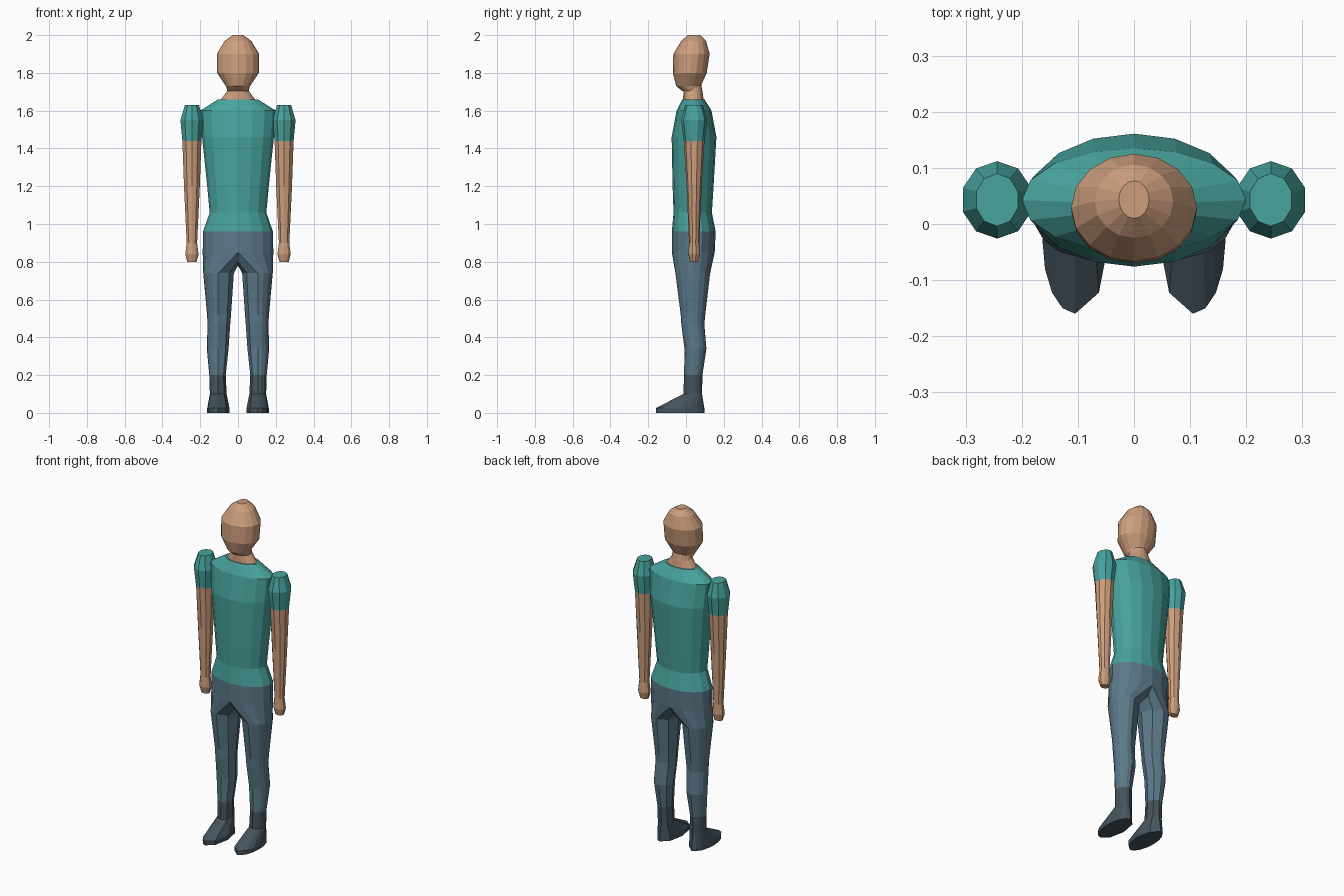
import bpy, bmesh, math

cube = bpy.data.objects.get("Cube")
if cube:
    bpy.data.objects.remove(cube)


def material(name, rgb):
    lin = [((c / 255 + 0.055) / 1.055) ** 2.4 for c in rgb] + [1]
    m = bpy.data.materials.new(name)
    m.use_nodes = True
    m.diffuse_color = lin
    m.node_tree.nodes["Principled BSDF"].inputs["Base Color"].default_value = lin
    return m


skin = material("skin", (205, 158, 125))
teal = material("teal_shirt", (72, 163, 157))
denim = material("blue_grey_trousers", (92, 121, 137))
leather = material("dark_shoes", (69, 84, 94))

ROUND = [i * 22.5 for i in range(16)]
ARM = [90 + i * 36 for i in range(10)]
# Fine facets outside the leg, coarse facets inside
LEG = [-90 + i * 22.5 for i in range(9)] + [135, 180, 225]


def ring(angles, z, inner, outer, front, back, cx):
    """Oval section with separate inner and outer radii about cx."""
    pts = []
    for a in angles:
        c, s = math.cos(math.radians(a)), math.sin(math.radians(a))
        x = cx + c * (outer - cx if c > 0 else cx - inner)
        pts.append((x, (front + back) / 2 + s * (back - front) / 2, z))
    return pts


def loft(name, rings, mat, side=1, bottom=False, top=False):
    """Skin sections listed from bottom to top; side -1 mirrors in x."""
    bm = bmesh.new()
    rows = [[bm.verts.new((side * x, y, z)) for x, y, z in r] for r in rings]

    def face(vs):
        bm.faces.new(vs if side > 0 else vs[::-1])

    for a, b in zip(rows, rows[1:]):
        for i in range(len(a)):
            j = (i + 1) % len(a)
            face([a[i], a[j], b[j], b[i]])
    if bottom:
        face(rows[0][::-1])
    if top:
        face(rows[-1])
    me = bpy.data.meshes.new(name)
    bm.to_mesh(me)
    bm.free()
    me.materials.append(mat)
    ob = bpy.data.objects.new(name, me)
    bpy.context.collection.objects.link(ob)


def body(z, r, front, back):
    return ring(ROUND, z, -r, r, front, back, 0)


waist = body(0.96, 0.185, -0.075, 0.157)
hip = body(0.85, 0.187, -0.075, 0.152)
collar = body(1.66, 0.105, -0.02, 0.098)

# Torso, hips, neck and head
loft("shirt", [
    waist,
    body(1.06, 0.15, -0.066, 0.137),
    body(1.2, 0.163, -0.071, 0.146),
    body(1.46, 0.19, -0.076, 0.161),
    body(1.6, 0.2, -0.05, 0.135),
    collar], teal, top=True)
loft("hips", [hip, waist], denim)
loft("neck", [
    body(1.66, 0.09, -0.015, 0.093),
    body(1.7, 0.06, -0.014, 0.088),
    body(1.74, 0.05, -0.01, 0.08)], skin)
loft("head", [
    body(1.705, 0.055, -0.02, 0.075),
    body(1.73, 0.064, -0.052, 0.078),
    body(1.8, 0.111, -0.07, 0.11),
    body(1.9, 0.112, -0.067, 0.125),
    body(1.97, 0.07, -0.025, 0.106),
    body(2.0, 0.027, 0.01, 0.077)], skin, bottom=True, top=True)


def arm(z, rx, ry):
    return ring(ARM, z, 0.244 - rx, 0.244 + rx, 0.043 - ry, 0.043 + ry, 0.244)


def leg(z, inner, outer, front, back):
    return ring(LEG, z, inner, outer, front, back, 0.105)


# Crotch line joins each leg to its half of the hips
half_hip = hip[12:] + hip[:5]
crotch = [(0, 0.12, 0.8), (0, 0.04, 0.78), (0, -0.04, 0.8)]
ankle = leg(0.2, 0.065, 0.152, -0.01, 0.087)
cuff = arm(1.44, 0.053, 0.055)

for label, side in (("left", 1), ("right", -1)):
    loft(label + "_sleeve", [cuff, arm(1.55, 0.064, 0.069), arm(1.63, 0.039, 0.047)],
         teal, side, top=True)
    loft(label + "_arm", [
        arm(0.8, 0.026, 0.02),
        arm(0.84, 0.037, 0.031),
        arm(0.9, 0.029, 0.027),
        arm(1.2, 0.044, 0.04),
        cuff], skin, side, bottom=True)
    loft(label + "_trouser_leg", [
        ankle,
        leg(0.34, 0.05, 0.165, -0.008, 0.108),
        leg(0.47, 0.041, 0.161, -0.025, 0.097),
        leg(0.52, 0.037, 0.164, -0.028, 0.102),
        leg(0.74, 0.022, 0.184, -0.056, 0.128),
        half_hip + crotch], denim, side)
    loft(label + "_shoe", [
        leg(0, 0.045, 0.163, -0.16, 0.098),
        leg(0.025, 0.045, 0.163, -0.16, 0.097),
        leg(0.1, 0.06, 0.149, -0.014, 0.085),
        ankle], leather, side, bottom=True)
